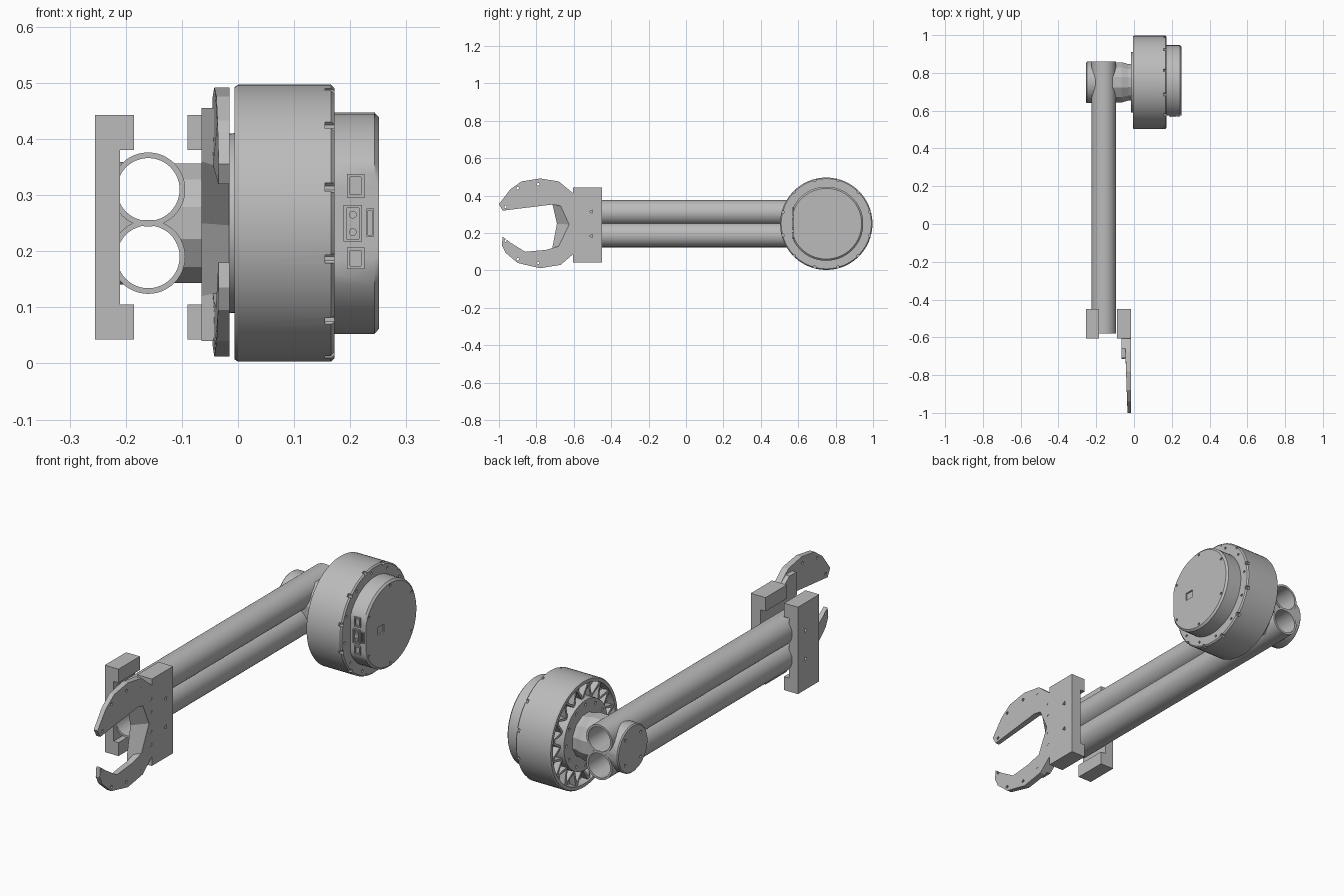
import bpy, bmesh, math
from mathutils import Matrix, Vector

cube = bpy.data.objects.get("Cube")
if cube:
    bpy.data.objects.remove(cube)

grey = bpy.data.materials.new("machined_grey")
grey.use_nodes = True
GREY = (0.5, 0.5, 0.5, 1)
grey.diffuse_color = GREY
grey.node_tree.nodes["Principled BSDF"].inputs["Base Color"].default_value = GREY

CY, CZ = 0.75, 0.25            # motor axis
TUBES = (0.31, 0.19)           # tube heights
TX = -0.16                     # tube x


def finish(name, bm, smooth=False):
    bmesh.ops.recalc_face_normals(bm, faces=bm.faces)
    mesh = bpy.data.meshes.new(name)
    bm.to_mesh(mesh)
    bm.free()
    ob = bpy.data.objects.new(name, mesh)
    bpy.context.collection.objects.link(ob)
    mesh.materials.append(grey)
    if smooth:
        shade(ob)
    return ob


def activate(ob):
    bpy.ops.object.select_all(action='DESELECT')
    ob.select_set(True)
    bpy.context.view_layer.objects.active = ob


def shade(ob):
    activate(ob)
    bpy.ops.object.shade_smooth_by_angle(angle=math.radians(30))


def loft(bm, loops, ring=False):
    """Skin a list of matching vertex loops; cap the ends unless it is a ring."""
    rows = [[bm.verts.new(p) for p in loop] for loop in loops]
    pairs = list(zip(rows, rows[1:])) + ([(rows[-1], rows[0])] if ring else [])
    for a, b in pairs:
        for i in range(len(a)):
            j = (i + 1) % len(a)
            bm.faces.new((a[i], a[j], b[j], b[i]))
    if not ring:
        bm.faces.new(rows[0])
        bm.faces.new(rows[-1])


def lathe(bm, profile, y=CY, z=CZ, sides=64, flat=None):
    """Turn (x, radius) points about an axis along x, optionally with a flat at -y."""
    loops = []
    for x, r in profile:
        loop = []
        for i in range(sides):
            a = math.tau * (i + 0.5) / sides
            dy = r * math.cos(a)
            if flat is not None:
                dy = max(dy, -flat)
            loop.append((x, y + dy, z + r * math.sin(a)))
        loops.append(loop)
    loft(bm, loops)


def box(bm, lo, hi):
    lo, hi = Vector(lo), Vector(hi)
    m = Matrix.Translation((lo + hi) / 2) @ Matrix.Diagonal((*(hi - lo), 1))
    bmesh.ops.create_cube(bm, size=1, matrix=m)


def cut(ob, cutter_bm):
    cutter = finish("cutter", cutter_bm)
    cutter.hide_render = True
    mod = ob.modifiers.new("cut", 'BOOLEAN')
    mod.operation, mod.solver, mod.object = 'DIFFERENCE', 'EXACT', cutter
    activate(ob)
    bpy.ops.object.modifier_apply(modifier="cut")
    bpy.data.objects.remove(cutter)


def drill(ob, points, x0, x1, r, sides=8):
    bm = bmesh.new()
    for y, z in points:
        lathe(bm, [(x0, r), (x1, r)], y, z, sides)
    cut(ob, bm)


def circle_points(n, r, phase=0.0):
    return [(CY + r * math.cos(math.tau * (i + phase) / n),
             CZ + r * math.sin(math.tau * (i + phase) / n)) for i in range(n)]


def tube_loop(z, y, r, sides=48):
    return [(TX + r * math.cos(math.tau * i / sides), y,
             z + r * math.sin(math.tau * i / sides)) for i in range(sides)]


def cut_tube_grooves(ob):
    for z in TUBES:
        bm = bmesh.new()
        loft(bm, [tube_loop(z, -0.58, 0.066), tube_loop(z, 0.95, 0.066)])
        cut(ob, bm)


# Pair of hollow arm tubes
for name, z in zip(("upper_tube", "lower_tube"), TUBES):
    bm = bmesh.new()
    loft(bm, [tube_loop(z, y, r) for y, r in
              ((-0.58, 0.066), (0.86, 0.066), (0.86, 0.056), (-0.58, 0.056))], ring=True)
    finish(name, bm, True)

# Motor housing with a recessed back and rim notches
bm = bmesh.new()
lathe(bm, [(0.172, 0.241), (0.166, 0.247), (0, 0.247), (-0.006, 0.243), (-0.006, 0.228),
           (0.03, 0.225), (0.03, 0.163), (-0.015, 0.16), (-0.015, 0.115)], sides=72)
motor = finish("motor_housing", bm)
drill(motor, circle_points(12, 0.243, 0.5), 0.155, 0.2, 0.009)
drill(motor, circle_points(12, 0.222, 0.2), 0.165, 0.2, 0.006)
drill(motor, circle_points(12, 0.14), -0.03, 0.0, 0.007)
shade(motor)

# Zigzag ribs in the back recess
bm = bmesh.new()
N = 16
for i in range(N):
    for side in (-0.5, 0.5):
        a0, a1 = math.tau * i / N, math.tau * (i + side) / N
        p = Vector((0, math.cos(a0), math.sin(a0))) * 0.16
        q = Vector((0, math.cos(a1), math.sin(a1))) * 0.23
        w = (q - p).normalized().cross(Vector((1, 0, 0))) * 0.005
        base = Vector((0, CY, CZ))
        loft(bm, [[base + v + Vector((x, 0, 0)) for v in (p + w, q + w, q - w, p - w)]
                  for x in (0.001, 0.032)])
finish("motor_ribs", bm)

# Electronics cap with a flat side and a small square window
bm = bmesh.new()
lathe(bm, [(0.165, 0.198), (0.243, 0.198), (0.251, 0.189)], sides=48, flat=0.176)
cap = finish("motor_cap", bm)
bm = bmesh.new()
box(bm, (0.244, 0.66, 0.232), (0.27, 0.705, 0.268))
cut(cap, bm)
drill(cap, circle_points(6, 0.178, 0.5), 0.246, 0.27, 0.006)
shade(cap)

# Connector sockets on the flat of the cap
FLAT = CY - 0.176
for name, x0, x1, z0, z1, wall in (("upper_data_socket", 0.194, 0.225, 0.295, 0.338, 0.006),
                                   ("power_socket", 0.188, 0.221, 0.217, 0.282, 0.005),
                                   ("lower_data_socket", 0.194, 0.225, 0.168, 0.207, 0.006),
                                   ("side_socket", 0.229, 0.242, 0.226, 0.276, 0.003)):
    bm = bmesh.new()
    box(bm, (x0, FLAT - 0.008, z0), (x1, FLAT + 0.002, z1))
    socket = finish(name, bm)
    bm = bmesh.new()
    box(bm, (x0 + wall, FLAT - 0.02, z0 + wall), (x1 - wall, FLAT - 0.001, z1 - wall))
    cut(socket, bm)
bm = bmesh.new()
for z in (0.234, 0.265):
    bmesh.ops.create_cone(bm, segments=10, radius1=0.007, radius2=0.007, depth=0.006, cap_ends=True,
                          matrix=Matrix.Translation((0.2045, FLAT - 0.004, z)) @ Matrix.Rotation(math.pi / 2, 4, 'X'))
finish("power_pins", bm)

# Output hub and outer retaining disc gripping the tubes
bm = bmesh.new()
lathe(bm, [(-0.135, 0.11), (-0.065, 0.11), (-0.03, 0.1), (-0.012, 0.1)], sides=12)
hub = finish("output_hub", bm)
cut_tube_grooves(hub)
bm = bmesh.new()
lathe(bm, [(-0.255, 0.105), (-0.25, 0.11), (-0.19, 0.11)], sides=24)
disc = finish("retaining_disc", bm)
cut_tube_grooves(disc)
drill(disc, circle_points(4, 0.08, 0.5), -0.27, -0.245, 0.007)
shade(disc)

# C-shaped clamps on both sides of the tubes
CLAMP_HOLES = [(-0.615 + 0.11, 0.315), (-0.505, 0.185)]
for name, back, inner, tip in (("right_clamp", -0.255, -0.21, -0.185),
                               ("left_clamp", -0.015, -0.065, -0.09)):
    outline = [(back, 0.043), (tip, 0.043), (tip, 0.105), (inner, 0.105),
               (inner, 0.38), (tip, 0.38), (tip, 0.443), (back, 0.443)]
    bm = bmesh.new()
    loft(bm, [[(x, y, z) for x, z in outline] for y in (-0.605, -0.45)])
    clamp = finish(name, bm)
    cut_tube_grooves(clamp)
    drill(clamp, CLAMP_HOLES, back - 0.012, back + 0.012, 0.011, 3)

# Gripper jaw plate, tapering in thickness towards the tips
jaw = [(-1, 0.355), (-0.94, 0.433), (-0.88, 0.476), (-0.78, 0.492), (-0.68, 0.476),
       (-0.6, 0.41), (-0.6, 0.09), (-0.67, 0.03), (-0.78, 0.012), (-0.9, 0.04),
       (-0.965, 0.095), (-0.985, 0.135), (-0.98, 0.18), (-0.94, 0.15), (-0.86, 0.1),
       (-0.75, 0.11), (-0.68, 0.13), (-0.625, 0.246), (-0.67, 0.345), (-0.71, 0.353), (-0.98, 0.32)]
bm = bmesh.new()
loft(bm, [[(-0.015, y, z) for y, z in jaw],
          [(-0.045 - 0.035 * (y + 0.7) if y < -0.7 else -0.045, y, z) for y, z in jaw]])
plate = finish("gripper_jaws", bm)
upper = [(-0.9, 0.44), (-0.79, 0.46), (-0.69, 0.44), (-0.965, 0.34)]
drill(plate, upper + [(y, 0.5 - z) for y, z in upper], -0.07, 0, 0.007)
drill(plate, [(-0.615, z) for z in (0.355, 0.295, 0.205, 0.145)], -0.03, 0, 0.01)

# Thicker jaw root with a sloping throat
root = [(-0.66, 0.455), (-0.6, 0.41), (-0.6, 0.09), (-0.66, 0.04), (-0.71, 0.04)]
throat_back = [(-0.715, 0.12), (-0.69, 0.25), (-0.715, 0.36)]
throat_front = [(-0.68, 0.13), (-0.625, 0.246), (-0.67, 0.345)]
bm = bmesh.new()
loft(bm, [[(x, y, z) for y, z in root + throat + [(-0.71, 0.455)]]
          for x, throat in ((-0.016, throat_front), (-0.065, throat_back))])
finish("jaw_root", bm)
